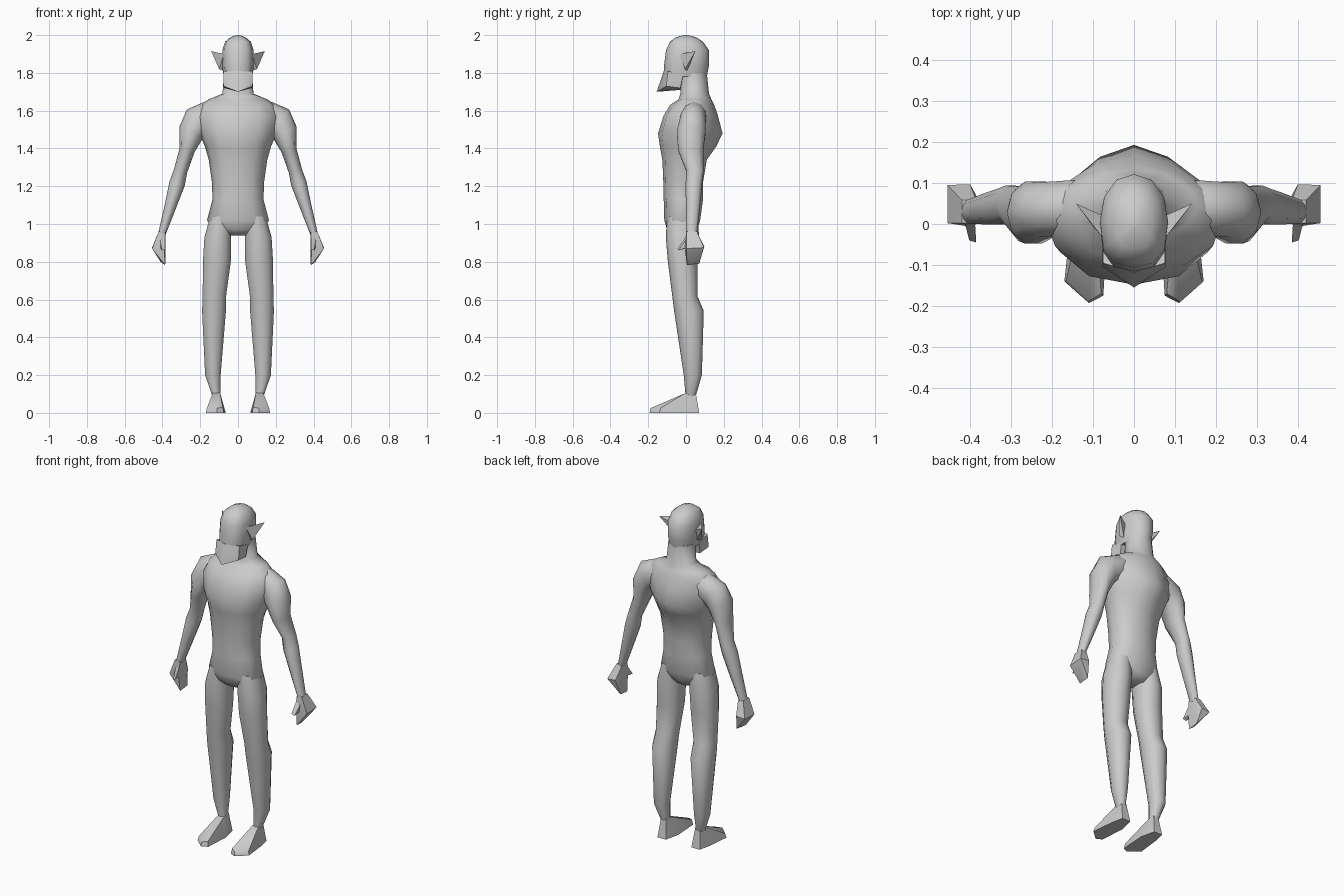
import bpy, bmesh, math
from mathutils import Vector

cube = bpy.data.objects.get("Cube")
if cube:
    bpy.data.objects.remove(cube)

grey = bpy.data.materials.new("plain grey")
grey.use_nodes = True
shade = (0.6, 0.6, 0.6, 1)
grey.diffuse_color = shade
grey.node_tree.nodes["Principled BSDF"].inputs["Base Color"].default_value = shade


def finish(bm, name, mirrored, angle):
    """Turn a bmesh into a smooth shaded object, mirrored in x if wanted."""
    bmesh.ops.recalc_face_normals(bm, faces=bm.faces)
    mesh = bpy.data.meshes.new(name)
    bm.to_mesh(mesh)
    bm.free()
    mesh.materials.append(grey)
    obj = bpy.data.objects.new(name, mesh)
    bpy.context.collection.objects.link(obj)
    bpy.ops.object.select_all(action="DESELECT")
    obj.select_set(True)
    bpy.context.view_layer.objects.active = obj
    bpy.ops.object.shade_smooth_by_angle(angle=math.radians(angle))
    if mirrored:
        obj.modifiers.new("mirror", "MIRROR").use_mirror_merge = False
    return obj


def power(value, p):
    return math.copysign(abs(value) ** p, value)


def skin(name, rings, mirrored=False, angle=60):
    """Bridge a list of equal point rings and cap both ends."""
    bm = bmesh.new()
    loops = [[bm.verts.new(p) for p in ring] for ring in rings]
    n = len(loops[0])
    for a, b in zip(loops, loops[1:]):
        for i in range(n):
            j = (i + 1) % n
            bm.faces.new((a[i], a[j], b[j], b[i]))
    bm.faces.new(loops[0])
    bm.faces.new(loops[-1])
    return finish(bm, name, mirrored, angle)


def level_ring(z, cx, w, front, back, pf=1, pb=1, n=12):
    """Flat ring with separate front and back shapes (p > 1 is pointed)."""
    mid = (front + back) / 2
    half = (back - front) / 2
    ring = []
    for i in range(n):
        s, c = math.sin(math.tau * i / n), math.cos(math.tau * i / n)
        p = pb if c > 0 else pf
        ring.append((cx + w * power(s, p), mid + half * power(c, p), z))
    return ring


def tube_rings(path, n=10):
    """Rings square to a path in the x-z plane: x, y, z, thickness, depth."""
    rings = []
    for k, (x, y, z, a, b) in enumerate(path):
        before, after = path[max(k - 1, 0)], path[min(k + 1, len(path) - 1)]
        across = Vector((before[2] - after[2], 0, after[0] - before[0])).normalized()
        ring = []
        for i in range(n):
            t = math.tau * i / n
            ring.append(Vector((x, y, z)) + across * a * math.cos(t)
                        + Vector((0, b * math.sin(t), 0)))
        rings.append(ring)
    return rings


def hull(name, points, mirrored=True, angle=40):
    """Faceted solid around a few corner points."""
    bm = bmesh.new()
    for p in points:
        bm.verts.new(p)
    found = bmesh.ops.convex_hull(bm, input=bm.verts)
    inside = [v for v in found["geom_interior"] if isinstance(v, bmesh.types.BMVert)]
    bmesh.ops.delete(bm, geom=inside, context="VERTS")
    return finish(bm, name, mirrored, angle)


# Torso and neck: z, half width, front, back, front and back pointedness
torso = [
    (.94, .07, -.07, .04, 1, 1),
    (.97, .13, -.1, .06, .9, .9),
    (1.02, .164, -.115, .075, .9, .9),
    (1.13, .135, -.118, .09, .9, .9),
    (1.22, .138, -.12, .09, .9, .9),
    (1.34, .155, -.125, .11, .9, 1),
    (1.41, .175, -.138, .16, .9, 1.2),
    (1.48, .205, -.148, .193, .9, 1.3),
    (1.57, .22, -.12, .17, .9, 1.2),
    (1.63, .2, -.085, .15, 1, 1.2),
    (1.66, .155, -.04, .135, 1, 1.1),
    (1.69, .082, -.03, .122, .9, 1),
    (1.8, .074, -.03, .11, .9, 1),
]
skin("torso", [level_ring(z, 0, w, f, b, pf, pb) for z, w, f, b, pf, pb in torso])

# Head: z, half width, front, back
head = [
    (2, .012, -.015, .015),
    (1.985, .045, -.06, .06),
    (1.965, .068, -.085, .09),
    (1.92, .083, -.106, .122),
    (1.84, .084, -.116, .122),
    (1.78, .075, -.118, .11),
]
skin("head", [level_ring(z, 0, w, f, b, .75, .95) for z, w, f, b in head])

# Jutting pointed jaw
jaw = [(0, -.118, 1.81), (0, -.155, 1.7), (0, -.03, 1.71)]
for side in (-1, 1):
    jaw += [(side * .076, -.095, 1.81), (side * .076, -.015, 1.79),
            (side * .077, -.105, 1.73), (side * .073, -.03, 1.72)]
hull("jaw", jaw, False)

# Pointed ears
hull("ears", [(.075, -.035, 1.9), (.075, .005, 1.81), (.075, .02, 1.88),
              (.1, -.005, 1.82), (.098, .0, 1.89), (.142, .05, 1.915)])

# Arms: centre, thickness, depth
skin("arms", tube_rings([
    (.09, .045, 1.585, .055, .06),
    (.15, .04, 1.572, .08, .07),
    (.213, .035, 1.54, .088, .07),
    (.245, .028, 1.49, .07, .08),
    (.27, .025, 1.39, .041, .07),
    (.304, .048, 1.28, .036, .048),
    (.322, .042, 1.215, .042, .046),
    (.356, .037, 1.1, .032, .04),
    (.402, .03, .95, .02, .03),
]), True)

# Hands with thumbs
hull("hands", [(.385, .002, .955), (.42, .002, .96), (.385, .058, .955),
               (.42, .058, .96), (.455, .095, .875), (.455, .002, .87),
               (.4, .097, .88), (.39, -.008, .88), (.385, .07, .79),
               (.386, .005, .782), (.41, .02, .8)])
hull("thumbs", [(.388, .002, .935), (.415, .01, .93), (.385, -.045, .87),
                (.402, -.04, .86), (.39, .015, .875), (.415, .015, .88)])

# Legs: z, centre x, half width, front, back
legs = [
    (1.04, .09, .06, -.1, .06),
    (.93, .107, .074, -.107, .07),
    (.8, .112, .077, -.096, .06),
    (.62, .125, .065, -.073, .06),
    (.54, .127, .066, -.063, .094),
    (.2, .133, .043, -.012, .084),
    (.09, .115, .022, -.002, .052),
]
skin("legs", [level_ring(z, x, w, f, b, .9, .9, 10) for z, x, w, f, b in legs], True)

# Wedge feet
hull("feet", [(.094, -.002, .105), (.134, -.002, .105), (.097, .05, .115),
              (.13, .05, .115), (.085, .07, 0), (.14, .07, 0), (.065, -.02, 0),
              (.075, -.175, 0), (.11, -.193, 0), (.17, -.14, 0), (.155, 0, 0),
              (.08, -.17, .03), (.11, -.188, .025), (.165, -.135, .025)])
